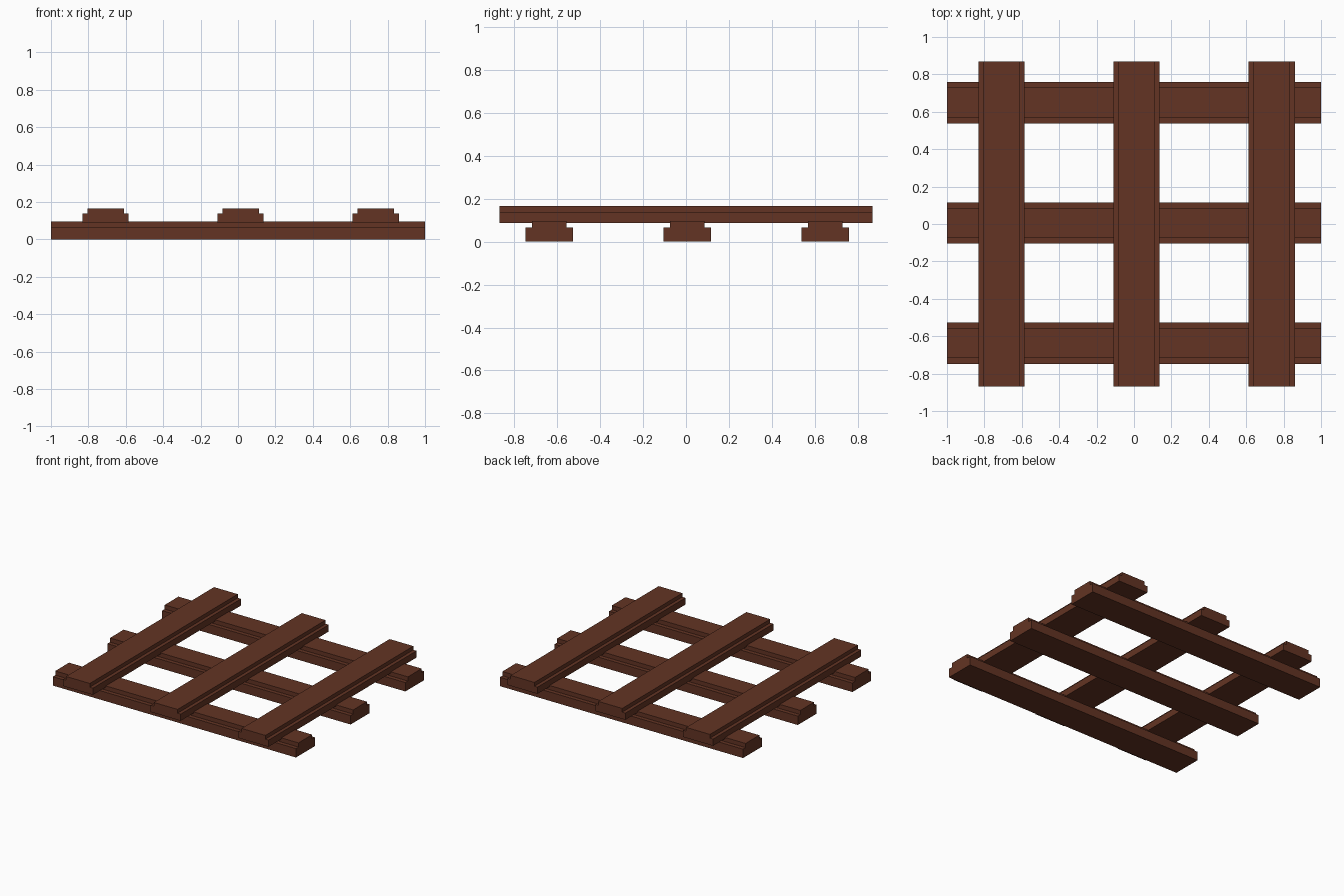
import bpy

cube = bpy.data.objects.get("Cube")
if cube:
    bpy.data.objects.remove(cube, do_unlink=True)

wood = bpy.data.materials.new("dark_brown_wood")
wood.use_nodes = True
colour = (0.125, 0.034, 0.017, 1)
wood.diffuse_color = colour
wood.node_tree.nodes["Principled BSDF"].inputs["Base Color"].default_value = colour


def beam(name, axis, centre, width, ledge, length, bottom, step, top):
    """Extrude a stepped profile along the x or y axis."""
    w, n = width / 2, width / 2 - ledge
    profile = [(-w, bottom), (w, bottom), (w, step), (n, step),
               (n, top), (-n, top), (-n, step), (-w, step)]
    count = len(profile)
    verts = []
    for end in (-length / 2, length / 2):
        for across, z in profile:
            # Both axes keep the same handedness, so the normals face outwards
            verts.append((end, centre + across, z) if axis == "x"
                         else (centre - across, end, z))
    faces = [tuple(reversed(range(count))), tuple(range(count, 2 * count))]
    for i in range(count):
        j = (i + 1) % count
        faces.append((i, j, j + count, i + count))
    mesh = bpy.data.meshes.new(name)
    mesh.from_pydata(verts, [], faces)
    mesh.materials.append(wood)
    bpy.context.collection.objects.link(bpy.data.objects.new(name, mesh))


# Lower beams run left to right
for name, y in (("front", -0.637), ("middle", 0.005), ("back", 0.648)):
    beam("lower_beam_" + name, "x", y, 0.221, 0.03, 2.0, 0, 0.066, 0.097)

# Upper beams run front to back and sit slightly sunk into the lower ones
for name, x in (("right", -0.708), ("middle", 0.014), ("left", 0.736)):
    beam("upper_beam_" + name, "y", x, 0.247, 0.026, 1.738, 0.088, 0.138, 0.166)
